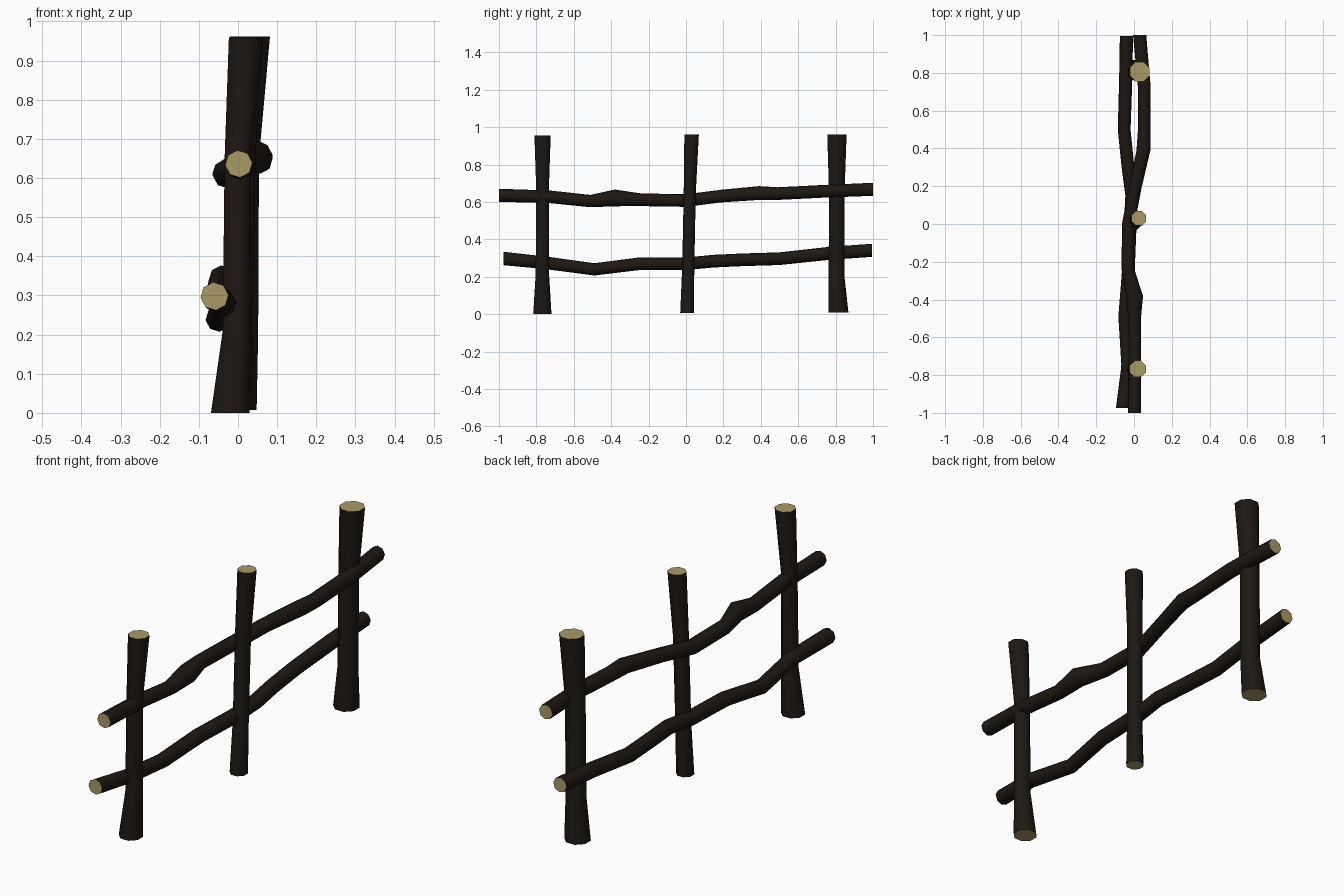
import bpy, bmesh, math
from math import radians


def material(name, rgb):
    m = bpy.data.materials.new(name)
    m.diffuse_color = (*rgb, 1)
    return m


BARK = material("bark", (0.013, 0.009, 0.006))
CUT = material("cut_wood", (0.40, 0.32, 0.125))
SIDES = 8


def log(name, rings, upright, turn):
    """Loft 8-sided rings (x, y, z, radius); rings lie flat for posts, face y for rails."""
    bm = bmesh.new()
    loops = []
    for x, y, z, r in rings:
        loop = []
        for i in range(SIDES):
            a = turn + 2 * math.pi * i / SIDES
            u, v = r * math.cos(a), r * math.sin(a)
            loop.append(bm.verts.new((x + u, y + v, z) if upright else (x + u, y, z + v)))
        loops.append(loop)
    for a, b in zip(loops, loops[1:]):
        for i in range(SIDES):
            j = (i + 1) % SIDES
            bm.faces.new((a[i], a[j], b[j], b[i]))
    # pale sawn ends
    for loop in (loops[0], loops[-1]):
        bm.faces.new(loop).material_index = 1
    bmesh.ops.recalc_face_normals(bm, faces=bm.faces)
    me = bpy.data.meshes.new(name)
    bm.to_mesh(me)
    bm.free()
    me.materials.append(BARK)
    me.materials.append(CUT)
    ob = bpy.data.objects.new(name, me)
    bpy.context.collection.objects.link(ob)
    bpy.ops.object.select_all(action='DESELECT')
    ob.select_set(True)
    bpy.context.view_layer.objects.active = ob
    bpy.ops.object.shade_smooth_by_angle(angle=radians(50))
    return ob


# Upright posts, flared at both ends
posts = {
    "front_post": [(-0.02, -0.768, 0.0, 0.053), (-0.003, -0.768, 0.21, 0.039),
                   (-0.001, -0.767, 0.65, 0.036), (0.02, -0.767, 0.957, 0.047)],
    "middle_post": [(0.0, 0.006, 0.007, 0.040), (0.006, 0.012, 0.25, 0.035),
                    (0.012, 0.02, 0.65, 0.035), (0.026, 0.03, 0.962, 0.042)],
    "back_post": [(-0.006, 0.815, 0.008, 0.058), (0.009, 0.805, 0.20, 0.046),
                  (0.012, 0.806, 0.65, 0.045), (0.03, 0.807, 0.962, 0.056)],
}
for name, rings in posts.items():
    log(name, rings, True, math.pi / 8)

# Crooked rails running through the posts
rails = {
    "upper_rail": [(0.002, -1.0, 0.636, 0.035), (0.004, -0.73, 0.628, 0.034),
                   (0.003, -0.51, 0.605, 0.033), (0.003, -0.38, 0.622, 0.045),
                   (-0.032, -0.24, 0.612, 0.034), (-0.03, 0.0, 0.608, 0.034),
                   (0.006, 0.19, 0.632, 0.034), (0.050, 0.39, 0.648, 0.037),
                   (0.054, 0.49, 0.645, 0.034), (0.054, 0.73, 0.657, 0.034),
                   (0.03, 1.0, 0.668, 0.035)],
    "lower_rail": [(-0.06, -0.975, 0.298, 0.036), (-0.033, -0.75, 0.275, 0.034),
                   (-0.05, -0.49, 0.240, 0.033), (-0.03, -0.25, 0.270, 0.034),
                   (-0.02, 0.0, 0.270, 0.034), (-0.012, 0.15, 0.284, 0.034),
                   (-0.032, 0.3, 0.291, 0.034), (-0.052, 0.5, 0.297, 0.034),
                   (-0.044, 0.76, 0.325, 0.035), (-0.04, 0.995, 0.342, 0.035)],
}
for name, rings in rails.items():
    log(name, rings, False, 0.1)
